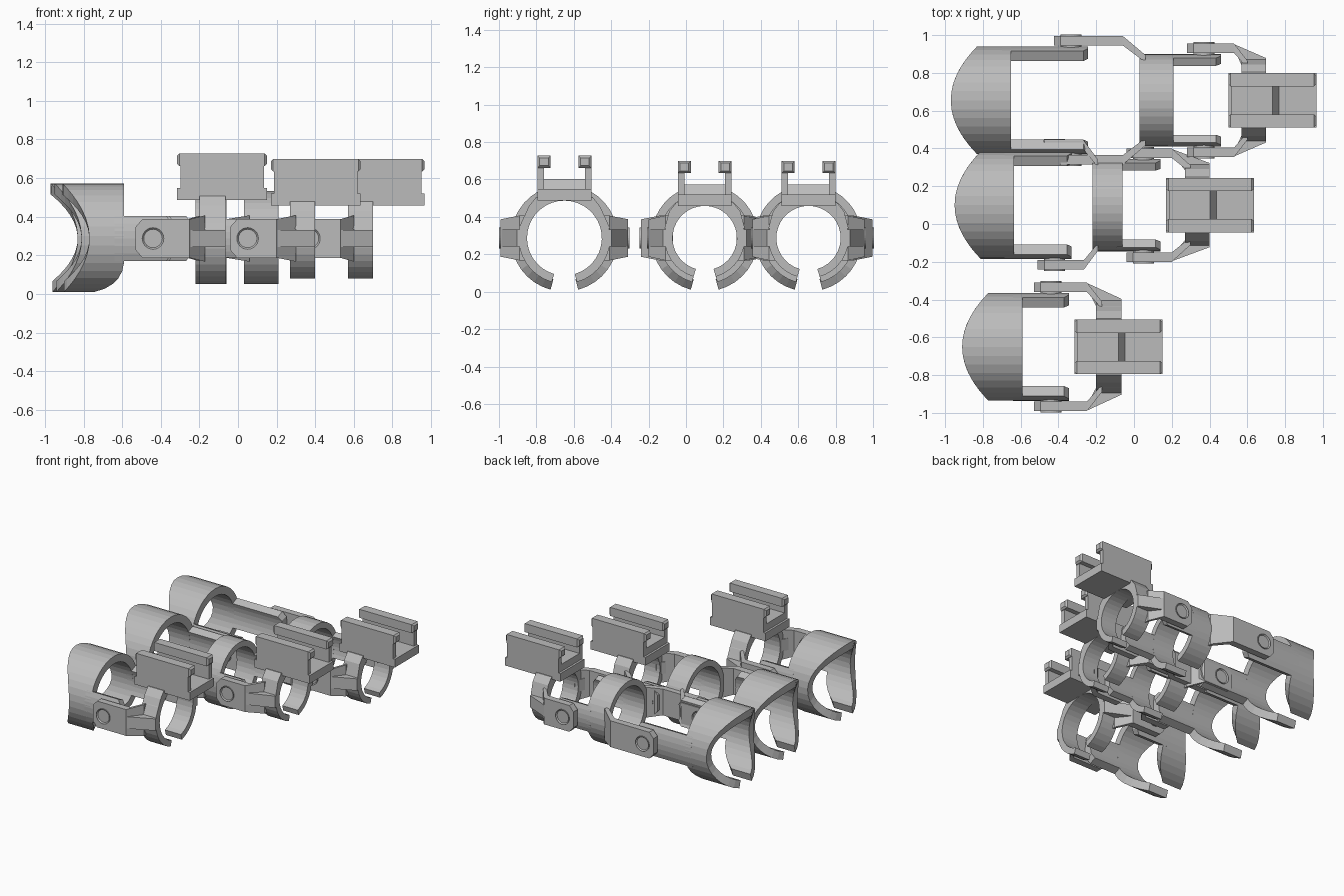
import bpy, bmesh
from math import sin, cos, radians

cube = bpy.data.objects.get("Cube")
if cube:
    bpy.data.objects.remove(cube, do_unlink=True)

GREY = (0.5, 0.5, 0.5, 1.0)
mat = bpy.data.materials.new("plain grey")
mat.use_nodes = True
mat.diffuse_color = GREY
mat.node_tree.nodes["Principled BSDF"].inputs["Base Color"].default_value = GREY

ZC = 0.287  # height of the finger axis


def finish(name, bm):
    bmesh.ops.recalc_face_normals(bm, faces=bm.faces)
    mesh = bpy.data.meshes.new(name)
    bm.to_mesh(mesh)
    bm.free()
    mesh.materials.append(mat)
    obj = bpy.data.objects.new(name, mesh)
    bpy.context.collection.objects.link(obj)
    return obj


def loft(name, sections):
    """Solid joining equal-length point loops, capped at both ends."""
    bm = bmesh.new()
    loops = [[bm.verts.new(p) for p in s] for s in sections]
    n = len(loops[0])
    for a, b in zip(loops, loops[1:]):
        for i in range(n):
            j = (i + 1) % n
            bm.faces.new((a[i], a[j], b[j], b[i]))
    bm.faces.new(loops[0])
    bm.faces.new(loops[-1])
    return finish(name, bm)


def box(name, x0, x1, y0, y1, z0, z1, bevel=0.0):
    """Block along x whose ends taper by the bevel size."""
    def rect(x, d):
        return [(x, y0 + d, z0 + d), (x, y1 - d, z0 + d),
                (x, y1 - d, z1 - d), (x, y0 + d, z1 - d)]
    if bevel:
        return loft(name, [rect(x0, bevel), rect(x0 + bevel, 0),
                           rect(x1 - bevel, 0), rect(x1, bevel)])
    return loft(name, [rect(x0, 0), rect(x1, 0)])


def arc(name, yc, ri, ro, start, end, steps, left, right):
    """Curved wall around the finger; left and right give x for each angle from the top."""
    sections = []
    for i in range(steps + 1):
        deg = start + (end - start) * i / steps
        s, c = sin(radians(deg)), cos(radians(deg))
        l, r = left(deg), right(deg)
        sections.append([(x, yc + q * s, ZC + q * c)
                         for x, q in ((l, ri), (l, ro), (r, ro), (r, ri))])
    return loft(name, sections)


def arms(name, yc, ri, ro, x0, x1):
    """Pair of curved side arms with clipped corners."""
    for side, label in ((1, "back"), (-1, "front")):
        arc(f"{name}_{label}", yc, ri, ro, side * 66, side * 114, 6,
            lambda d: x0, lambda d: x1 - (0.025 if abs(abs(d) - 90) > 20 else 0))


def base_ring(name, yc, x0, x1):
    """Saddle-cut ring for the finger root."""
    arc(name, yc, 0.228, 0.286, -165, 165, 34,
        lambda d: x0 + 0.14 * sin(radians(d)) ** 2,
        lambda d: x1 - 0.14 * max(0, (abs(d) - 113) / 50) ** 2)


def plain_ring(name, yc, x0, x1, ri, ro):
    arc(name, yc, ri, ro, -164, 164, 32, lambda d: x0, lambda d: x1)


def pin(name, x, y, side):
    """Pivot pin with a sunken face, pointing outward."""
    bm = bmesh.new()
    bmesh.ops.create_cone(bm, cap_ends=True, segments=24, radius1=0.056,
                          radius2=0.056, depth=0.07)
    cap = max(bm.faces, key=lambda f: f.calc_center_median().z)
    bmesh.ops.inset_region(bm, faces=[cap], thickness=0.012)
    bmesh.ops.translate(bm, verts=cap.verts, vec=(0, 0, -0.012))
    for v in bm.verts:
        v.co = (x + v.co.x, y + side * (v.co.z - 0.035), ZC + v.co.y)
    finish(name, bm)


def links(name, yc, pivot, bend, ring_x, r_arm, r_ring, gusset_end=None):
    """Pair of pivoting side links running from the arms into the next ring."""
    o1, o2 = r_arm + 0.005, r_arm + 0.055
    # x, inner offset, outer offset, half height
    stations = [(pivot - 0.09, o1, o2, 0.06), (pivot - 0.055, o1, o2, 0.1),
                (bend, o1, o2, 0.1),
                (ring_x + 0.03, r_ring - 0.045, r_ring - 0.005, 0.12)]
    for side, label in ((1, "back"), (-1, "front")):
        loft(f"{name}_{label}",
             [[(x, yc + side * a, ZC - h), (x, yc + side * b, ZC - h),
               (x, yc + side * b, ZC + h), (x, yc + side * a, ZC + h)]
              for x, a, b, h in stations])
        pin(f"{name}_pin_{label}", pivot, yc + side * (o2 + 0.008), side)
        if gusset_end:
            outline = [(bend, o2 - 0.003), (gusset_end, r_ring + 0.008),
                       (gusset_end, r_ring - 0.03), (ring_x, r_ring - 0.03),
                       (bend, o2 - 0.03)]
            loft(f"{name}_gusset_{label}",
                 [[(x, yc + side * q, ZC + z) for x, q in outline]
                  for z in (-0.045, 0.045)])


def tip_ring(name, yc, x0, x1, ri, ro):
    """Fingertip ring with shoulders that carry the rail."""
    plain_ring(name, yc, x0, x1, ri, ro)
    h = ri + 0.02
    outline = [(0.05, h), (0.15, h), (0.19, h - 0.05), (ro, 0.05),
               (ri + 0.01, 0.05), (0.75 * ri, 0.75 * ri)]
    for side, label in ((1, "back"), (-1, "front")):
        loft(f"{name}_shoulder_{label}",
             [[(x, yc + side * q, ZC + z) for q, z in outline] for x in (x0, x1)])


def rail(name, yc, x0, ri):
    """Open channel with two lipped walls and a stepped floor."""
    b, x1, w = ZC + ri, x0 + 0.465, 0.144
    box(f"{name}_base", x0, x1, yc - w, yc + w, b, b + 0.062)
    for side, label in ((1, "back"), (-1, "front")):
        lo, hi = sorted((yc + side * w, yc + side * (w - 0.035)))
        box(f"{name}_wall_{label}", x0 + 0.016, x1 - 0.016, lo, hi, b + 0.06, b + 0.18)
        lo, hi = sorted((yc + side * w, yc + side * (w - 0.07)))
        box(f"{name}_lip_{label}", x0, x1, lo, hi, b + 0.175, b + 0.24, 0.012)
    step = [(x0 + 0.016, b + 0.05), (x0 + 0.016, b + 0.115),
            (x0 + 0.232, b + 0.115), (x0 + 0.275, b + 0.05)]
    loft(f"{name}_floor_step", [[(x, y, z) for x, z in step]
                                for y in (yc - 0.11, yc + 0.11)])


# name, axis y, root ring x range, arm end, middle ring x range, middle arm end,
# first bend, last bend, tip ring x range, rail start
LONG = [("back", 0.655, -0.97, -0.65, -0.243, 0.03, 0.21, 0.46, -0.06, 0.53, 0.57, 0.70, 0.5),
        ("middle", 0.10, -0.95, -0.635, -0.33, -0.22, -0.06, 0.14, -0.265, 0.20, 0.27, 0.40, 0.17)]

# Two long fingers with three rings each
for f, y, rx0, rx1, arm, mx0, mx1, marm, bend1, bend2, tx0, tx1, rail_x in LONG:
    base_ring(f"{f}_root_ring", y, rx0, rx1)
    arms(f"{f}_root_arm", y, 0.228, 0.286, rx1 - 0.05, arm)
    links(f"{f}_root_link", y, arm - 0.09, bend1, mx0, 0.286, 0.245)
    plain_ring(f"{f}_middle_ring", y, mx0, mx1, 0.2, 0.245)
    arms(f"{f}_middle_arm", y, 0.2, 0.245, mx1 - 0.03, marm)
    links(f"{f}_middle_link", y, marm - 0.09, bend2, tx0, 0.245, 0.215, tx1)
    tip_ring(f"{f}_tip_ring", y, tx0, tx1, 0.172, 0.215)
    rail(f"{f}_rail", y, rail_x, 0.172)

# Short finger with two rings
y = -0.65
base_ring("front_root_ring", y, -0.91, -0.59)
arms("front_root_arm", y, 0.228, 0.286, -0.64, -0.345)
links("front_root_link", y, -0.44, -0.25, -0.2, 0.286, 0.245, -0.065)
tip_ring("front_tip_ring", y, -0.2, -0.065, 0.2, 0.245)
rail("front_rail", y, -0.315, 0.2)
